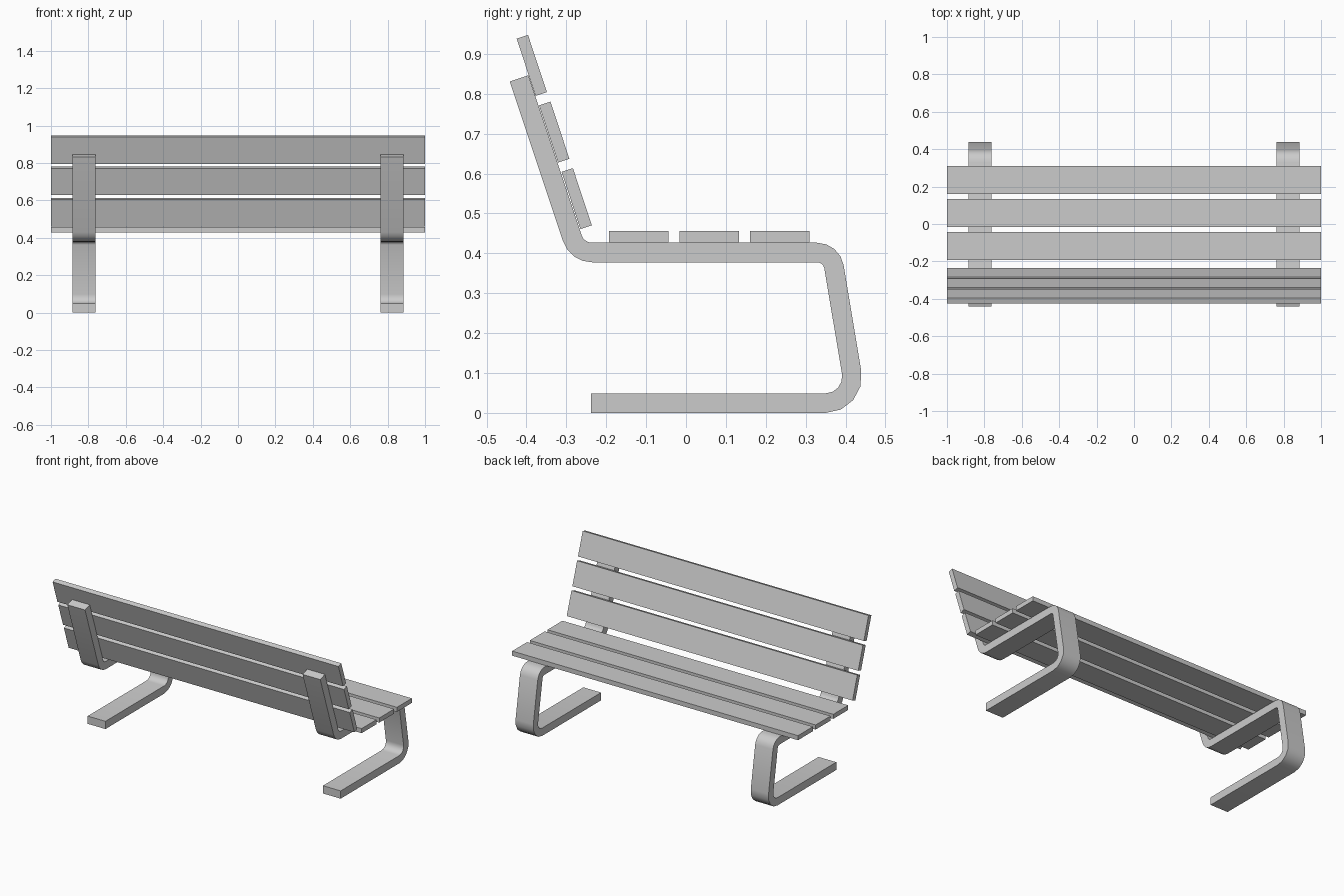
import bpy, math
from mathutils import Vector, Matrix

if "Cube" in bpy.data.objects:
    bpy.data.objects.remove(bpy.data.objects["Cube"])

THICK = 0.049      # thickness of the bent frame
WIDTH = 0.124      # width of the bent frame
TILT = math.radians(18.3)


def make_object(name, verts, faces):
    mesh = bpy.data.meshes.new(name)
    mesh.from_pydata(verts, [], faces)
    ob = bpy.data.objects.new(name, mesh)
    bpy.context.collection.objects.link(ob)
    return ob


def ribbon(points, radii, segs=4):
    """Offset a (y, z) path both ways, rounding each inner corner."""
    pts = [Vector(p) for p in points]
    h = THICK / 2
    left, right = [], []

    def add(p, normal, ):
        left.append(p + normal * h)
        right.append(p - normal * h)

    def perp(d):
        return Vector((-d.y, d.x))

    add(pts[0], perp((pts[1] - pts[0]).normalized()))
    for i, r in enumerate(radii, 1):
        d1 = (pts[i] - pts[i - 1]).normalized()
        d2 = (pts[i + 1] - pts[i]).normalized()
        turn = math.atan2(d1.x * d2.y - d1.y * d2.x, d1.dot(d2))
        side = math.copysign(1, turn)
        start = pts[i] - d1 * r * math.tan(abs(turn) / 2)
        centre = start + perp(d1) * r * side
        for k in range(segs + 1):
            n = Matrix.Rotation(turn * k / segs, 2) @ perp(d1)
            add(centre - n * r * side, n)
    add(pts[-1], perp((pts[-1] - pts[-2]).normalized()))
    return left, right


def frame(name, x):
    left, right = ribbon(
        [(-0.238, 0.0245), (0.428, 0.0245), (0.365, 0.402),
         (-0.273, 0.402), (-0.4185, 0.8385)],
        [0.066, 0.043, 0.052])
    verts, faces = [], []
    for l, r in zip(left, right):
        for p, sx in ((l, -1), (l, 1), (r, 1), (r, -1)):
            verts.append((x + sx * WIDTH / 2, p.x, p.y))
    n = len(left)
    for i in range(n - 1):
        a, b = 4 * i, 4 * i + 4
        for k in range(4):
            m = (k + 1) % 4
            faces.append((a + k, a + m, b + m, b + k))
    faces += [(3, 2, 1, 0), tuple(range(4 * n - 4, 4 * n))]
    ob = make_object(name, verts, faces)
    # consistent outward normals, smooth bends
    bpy.ops.object.select_all(action='DESELECT')
    bpy.context.view_layer.objects.active = ob
    ob.select_set(True)
    bpy.ops.object.mode_set(mode='EDIT')
    bpy.ops.mesh.select_all(action='SELECT')
    bpy.ops.mesh.normals_make_consistent(inside=False)
    bpy.ops.object.mode_set(mode='OBJECT')
    bpy.ops.object.shade_smooth_by_angle(angle=math.radians(30))


def slat(name, y, z, size_y, size_z, tilt=0.0):
    bpy.ops.mesh.primitive_cube_add(size=1, location=(0, y, z), rotation=(tilt, 0, 0))
    ob = bpy.context.object
    ob.name = name
    ob.scale = (2.0, size_y, size_z)


# bent side frames
frame("left_frame", -0.823)
frame("right_frame", 0.823)

# seat and backrest slats
for i in range(3):
    slat(f"seat_slat_{i + 1}", -0.1185 + 0.1765 * i, 0.442, 0.149, 0.029)
    slat(f"back_slat_{i + 1}", -0.274 - 0.0563 * i, 0.537 + 0.167 * i, 0.030, 0.151, TILT)
